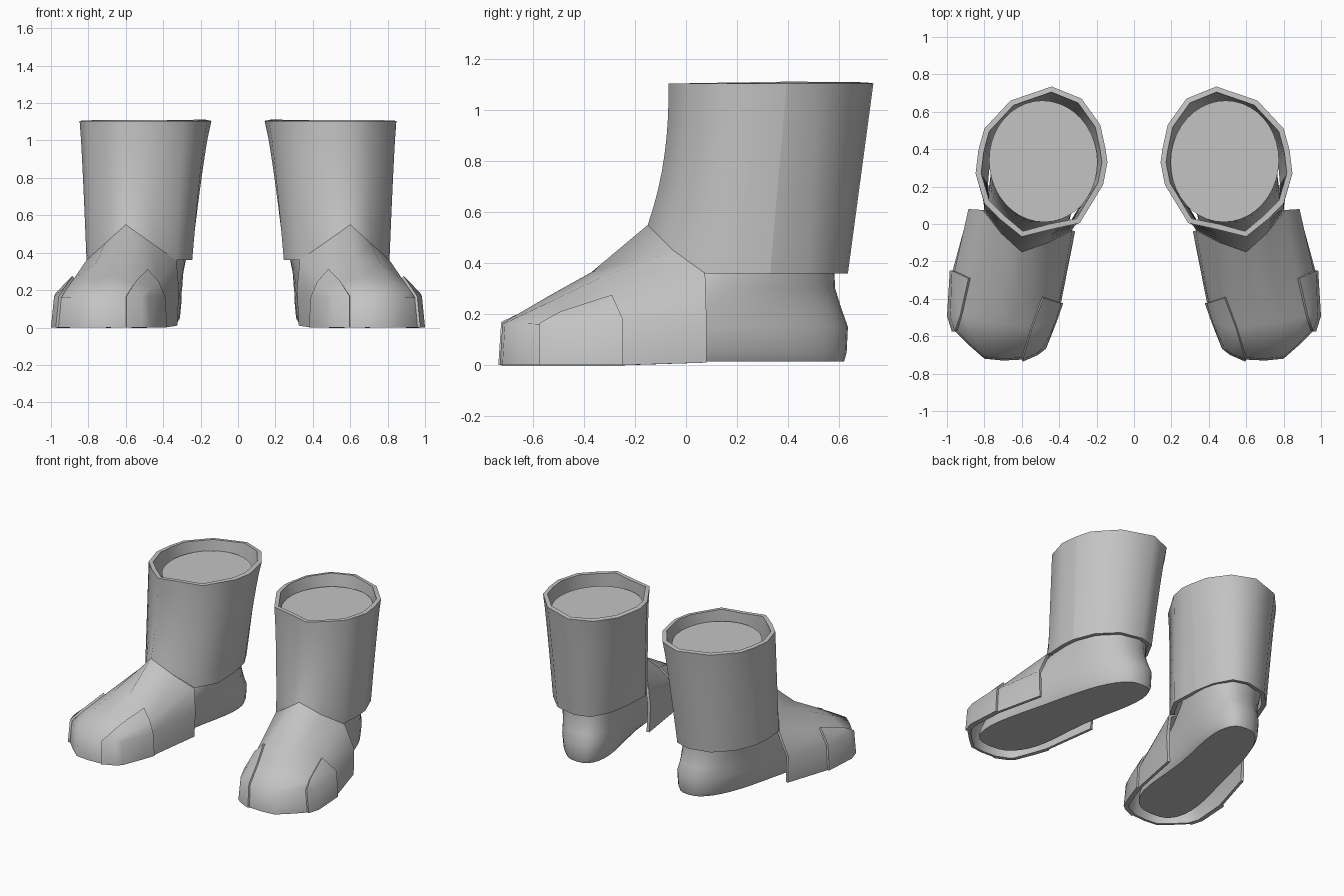
import bpy, bmesh, math
from mathutils import Vector

cube = bpy.data.objects.get("Cube")
if cube:
    bpy.data.objects.remove(cube)

grey = bpy.data.materials.new("plain_grey")
grey.use_nodes = True
grey.diffuse_color = (0.55, 0.55, 0.55, 1)
grey.node_tree.nodes["Principled BSDF"].inputs["Base Color"].default_value = grey.diffuse_color


def loft(name, rows, wrap=False, caps=False, shell=0, side=-1, angle=70, seams=()):
    """Skin rows of points, thicken the skin, shade it and mirror it to the other foot."""
    n = len(rows[0])
    bm = bmesh.new()
    grid = [[bm.verts.new(p) for p in row] for row in rows]
    for a, b in zip(grid, grid[1:]):
        for j in range(n if wrap else n - 1):
            k = (j + 1) % n
            bm.faces.new((a[j], a[k], b[k], b[j]))
    if caps:
        bm.faces.new(grid[0][::-1])
        bm.faces.new(grid[-1])
        bmesh.ops.recalc_face_normals(bm, faces=bm.faces)
    bmesh.ops.remove_doubles(bm, verts=bm.verts, dist=0.0005)
    mesh = bpy.data.meshes.new(name)
    bm.to_mesh(mesh)
    bm.free()
    mesh.materials.append(grey)
    obj = bpy.data.objects.new(name, mesh)
    bpy.context.collection.objects.link(obj)
    bpy.ops.object.select_all(action='DESELECT')
    obj.select_set(True)
    bpy.context.view_layer.objects.active = obj
    if shell:
        solid = obj.modifiers.new("thickness", 'SOLIDIFY')
        solid.thickness = shell
        solid.offset = side
        bpy.ops.object.modifier_apply(modifier=solid.name)
    bpy.ops.object.shade_smooth_by_angle(angle=math.radians(angle))
    for e in obj.data.edges:
        cols = {v % n for v in e.vertices}
        if len(cols) == 1 and cols <= set(seams) and max(e.vertices) < n * len(rows):
            e.use_edge_sharp = True
    obj.modifiers.new("other_foot", 'MIRROR')
    return obj


# Shaft: each column runs from the top rim to the lower edge, peaked over the instep
columns = [  # top x, top y, bottom x, bottom y, bottom z
    (.44, .735, .46, .635, .36), (.28, .67, .35, .6, .36), (.18, .53, .285, .48, .36),
    (.152, .4, .255, .33, .36), (.142, .33, .25, .23, .36), (.165, .21, .245, .12, .36),
    (.29, .005, .33, -.03, .36), (.45, -.03, .46, -.1, .45), (.6, -.068, .6, -.15, .55),
    (.71, .02, .71, -.05, .45), (.8, .11, .8, .07, .36), (.847, .27, .81, .22, .36),
    (.832, .395, .8, .33, .36), (.8, .51, .74, .48, .36), (.66, .66, .62, .6, .36)]
TOP, STEPS = 1.105, 8
shaft_rows = []
for i in range(STEPS + 1):
    row = []
    for tx, ty, bx, by, bz in columns:
        t = 1 - i / STEPS
        flare = t ** (1 + 4 * (bz - .36) + (by < 0) * .6)   # instep flares forward low down
        row.append((tx + (bx - tx) * t ** .8, ty + (by - ty) * flare, TOP + (bz - TOP) * t))
    shaft_rows.append(row)
loft("shaft", shaft_rows, wrap=True, shell=.03, angle=78, seams=(3, 12))

# Foot cover: arches from the outer floor, over the top, to the inner floor
cover = [
    [(.88, .08, .01), (.885, .08, .2), (.81, .075, .36), (.71, -.05, .45), (.6, -.15, .55),
     (.46, -.1, .45), (.33, -.035, .36), (.315, -.04, .2), (.325, -.04, .01)],
    [(.97, -.25, 0), (.96, -.25, .18), (.875, -.29, .265), (.76, -.33, .345), (.62, -.37, .365),
     (.49, -.39, .305), (.43, -.41, .235), (.4, -.42, .16), (.39, -.42, 0)],
    [(.985, -.49, 0), (.97, -.49, .16), (.92, -.49, .2), (.81, -.52, .255), (.66, -.54, .27),
     (.55, -.55, .24), (.47, -.53, .205), (.43, -.52, .16), (.425, -.52, 0)],
    [(.96, -.57, 0), (.945, -.57, .16), (.88, -.64, .165), (.8, -.71, .165), (.7, -.72, .165),
     (.6, -.715, .165), (.52, -.68, .165), (.49, -.65, .16), (.48, -.66, 0)]]
rim = cover[-1]
floor = [(x, y - .01, 0) for x, y, z in rim]
floor[0] = floor[1] = rim[0]
floor[-2] = floor[-1] = rim[-1]
cover.append(floor)
loft("foot_cover", cover, shell=.02)

# Raised plates follow the cover on either side of the toes
outer = [row[:3] for row in cover[1:4]]
outer[-1][2] = outer[-1][1]
loft("outer_toe_plate", outer, shell=.015, side=1)
loft("inner_toe_plate", [row[5:] for row in cover[1:]], shell=.012, side=1)

# Inner boot: closed body, boxy at the sole and round at the top of the leg
SEGMENTS = 40
sections = [  # z, heel y, toe y, heel x, toe x, heel half width, toe half width, waist
    (.015, .62, -.65, .45, .7, .19, .26, .04), (.05, .63, -.65, .45, .7, .215, .26, .03),
    (.15, .635, -.59, .45, .7, .235, .24, .02), (.22, .61, -.44, .46, .66, .235, .22, 0),
    (.3, .585, -.25, .47, .62, .24, .23, 0), (.4, .58, -.04, .48, .56, .25, .24, 0),
    (.7, .61, .01, .48, .52, .265, .265, 0), (1.035, .66, .01, .49, .48, .29, .29, 0)]
body = []
for z, y0, y1, x0, x1, w0, w1, waist in sections:
    power = min(1, .72 + z * .5)
    ring = []
    for k in range(SEGMENTS):
        a = math.tau * k / SEGMENTS
        c, s = (math.copysign(abs(f(a)) ** power, f(a)) for f in (math.cos, math.sin))
        t = (1 - c) / 2
        pinch = waist * math.sin(math.pi * t) ** 2
        x = x0 + (x1 - x0) * t + (w0 + (w1 - w0) * t - pinch) * s + pinch * .5
        ring.append(Vector((x, y0 + (y1 - y0) * t, z)))
    body.append(ring)
loft("inner_boot", body, wrap=True, caps=True, angle=50)
